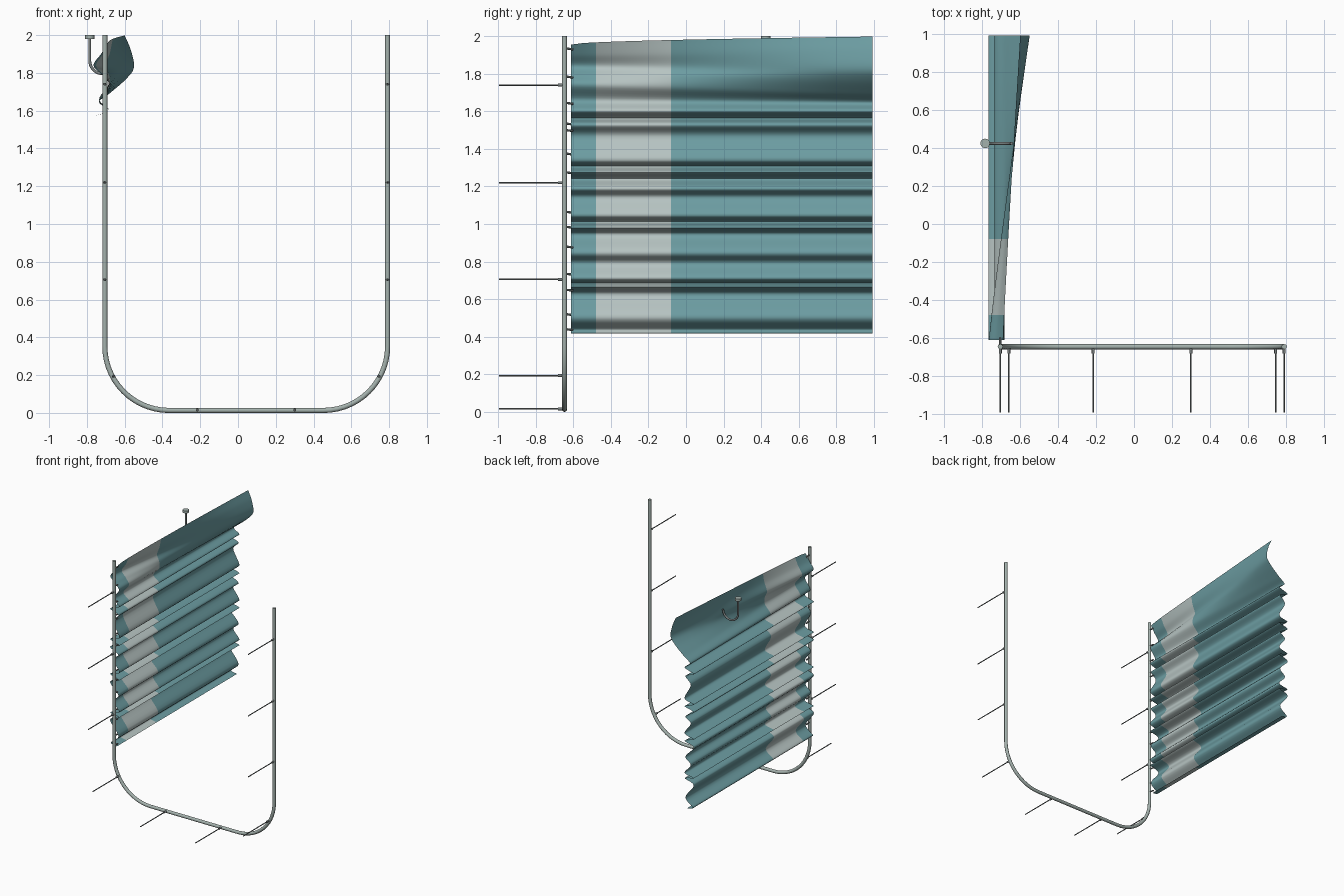
import bpy, bmesh, math
from mathutils import Vector

if "Cube" in bpy.data.objects:
    bpy.data.objects.remove(bpy.data.objects["Cube"])


def material(name, rgb):
    m = bpy.data.materials.new(name)
    m.diffuse_color = (*rgb, 1)
    m.use_nodes = True
    m.node_tree.nodes["Principled BSDF"].inputs["Base Color"].default_value = m.diffuse_color
    return m


TEAL = material("teal_fabric", (0.15, 0.335, 0.36))
PALE = material("pale_stripe", (0.47, 0.55, 0.54))
RAIL = material("brushed_rail", (0.37, 0.44, 0.415))
DARK = material("dark_steel", (0.20, 0.225, 0.225))


def make_object(name, bm, mats, angle=60):
    me = bpy.data.meshes.new(name)
    bm.to_mesh(me)
    bm.free()
    for m in mats:
        me.materials.append(m)
    ob = bpy.data.objects.new(name, me)
    bpy.context.collection.objects.link(ob)
    bpy.ops.object.select_all(action='DESELECT')
    ob.select_set(True)
    bpy.context.view_layer.objects.active = ob
    bpy.ops.object.shade_smooth_by_angle(angle=math.radians(angle))
    return ob


def tube(name, pts, r, mat, sides=12):
    """Capped round tube along a path lying in a plane of constant y, or along y."""
    bm = bmesh.new()
    pts = [Vector(p) for p in pts]
    rings = []
    for i, p in enumerate(pts):
        t = (pts[min(i + 1, len(pts) - 1)] - pts[max(i - 1, 0)]).normalized()
        u = Vector((1, 0, 0)) if abs(t.y) > 0.9 else Vector((0, 1, 0))
        v = t.cross(u).normalized()
        rings.append([bm.verts.new(p + r * (math.cos(a) * u + math.sin(a) * v))
                      for a in (2 * math.pi * k / sides for k in range(sides))])
    for a, b in zip(rings, rings[1:]):
        for k in range(sides):
            j = (k + 1) % sides
            bm.faces.new((a[k], a[j], b[j], b[k]))
    bm.faces.new(rings[0])
    bm.faces.new(rings[-1])
    bmesh.ops.recalc_face_normals(bm, faces=bm.faces)
    return make_object(name, bm, [mat], 40)


def arc(cx, cz, r, a0, a1, y, n=14):
    return [(cx + r * math.cos(math.radians(a0 + (a1 - a0) * i / n)), y,
             cz + r * math.sin(math.radians(a0 + (a1 - a0) * i / n))) for i in range(n + 1)]


# U-shaped rail
RY, XL, XR, R, ZB = -0.647, -0.705, 0.792, 0.34, 0.013
tube("curtain_rail",
     [(XL, RY, 2.0)] + arc(XL + R, ZB + R, R, 180, 270, RY)
     + arc(XR - R, ZB + R, R, 270, 360, RY) + [(XR, RY, 2.0)], 0.0135, RAIL, 16)

# support rods with collars where they meet the rail
spots = [(x, z) for x in (XL, XR) for z in (1.74, 1.22, 0.705)]
spots += [(-0.66, 0.193), (0.747, 0.193), (-0.215, 0.015), (0.30, 0.015)]
for i, (x, z) in enumerate(spots):
    tube(f"support_rod_{i}", [(x, -0.995, z), (x, RY, z)], 0.004, DARK, 8)
    tube(f"rod_collar_{i}", [(x, -0.682, z), (x, RY, z)], 0.008, DARK, 10)

# curtain gliders joining the fabric edge to the rail
for i, z in enumerate((1.93, 1.78, 1.64, 1.53, 1.495, 1.37, 1.27, 1.06,
                       0.98, 0.875, 0.73, 0.645, 0.515, 0.435)):
    tube(f"glider_{i}", [(XL, RY, z + 0.006), (XL, -0.60, z)], 0.006, DARK, 8)

# curtain pleat profile (x, z): upper fold differs from front to back
top_front = [(-0.69, 1.955), (-0.725, 1.90), (-0.765, 1.84), (-0.72, 1.79),
             (-0.685, 1.74), (-0.735, 1.66)]
top_back = [(-0.60, 1.998), (-0.567, 1.92), (-0.551, 1.83), (-0.59, 1.77),
            (-0.675, 1.695), (-0.735, 1.645)]
pleats = [(-0.682, 1.60), (-0.768, 1.565), (-0.69, 1.53), (-0.74, 1.465),
          (-0.682, 1.34), (-0.768, 1.308), (-0.682, 1.273), (-0.768, 1.243),
          (-0.69, 1.19), (-0.74, 1.14), (-0.682, 1.045), (-0.768, 1.013),
          (-0.682, 0.98), (-0.768, 0.945), (-0.69, 0.85), (-0.74, 0.79),
          (-0.682, 0.71), (-0.768, 0.685), (-0.682, 0.665), (-0.768, 0.625),
          (-0.69, 0.505), (-0.76, 0.435), (-0.705, 0.416)]


def smooth_curve(pts, n=6):
    """Catmull-Rom curve through the points."""
    p = [Vector(q) for q in pts]
    p = [2 * p[0] - p[1]] + p + [2 * p[-1] - p[-2]]
    out = []
    for a, b, c, d in zip(p, p[1:], p[2:], p[3:]):
        for k in range(n):
            t = k / n
            out.append(0.5 * (2 * b + (c - a) * t + (2 * a - 5 * b + 4 * c - d) * t * t
                              + (3 * b - a - 3 * c + d) * t ** 3))
    return out + [p[-2]]


bm = bmesh.new()
Y0, Y1 = -0.612, 0.993
ys = [Y0, -0.55, -0.48, -0.35, -0.21, -0.08, 0.08, 0.25, 0.42, 0.6, 0.8, Y1]
cols = []
for y in ys:
    t = (y - Y0) / (Y1 - Y0)
    tx, tz = t ** 1.1, t ** 0.5
    top = [(a[0] + (b[0] - a[0]) * tx,
            a[1] + (b[1] - a[1]) * (tz if i == 0 else t))
           for i, (a, b) in enumerate(zip(top_front, top_back))]
    cols.append([bm.verts.new((q.x, y, q.y)) for q in smooth_curve(top + pleats)])
for c0, c1, ya, yb in zip(cols, cols[1:], ys, ys[1:]):
    for i in range(len(c0) - 1):
        f = bm.faces.new((c0[i], c0[i + 1], c1[i + 1], c1[i]))
        f.material_index = 1 if -0.48 < (ya + yb) / 2 < -0.08 else 0
make_object("pleated_curtain", bm, [TEAL, PALE], 70)

# hanging hook with round ceiling cap
HY = 0.425
tube("hook_stem", [(-0.785, HY, 1.985)] + arc(-0.715, 1.865, 0.07, 180, 360, HY, 18),
     0.008, DARK, 10)
tube("hook_cap", [(-0.785, HY, 1.98), (-0.785, HY, 2.0)], 0.025, RAIL, 20)
